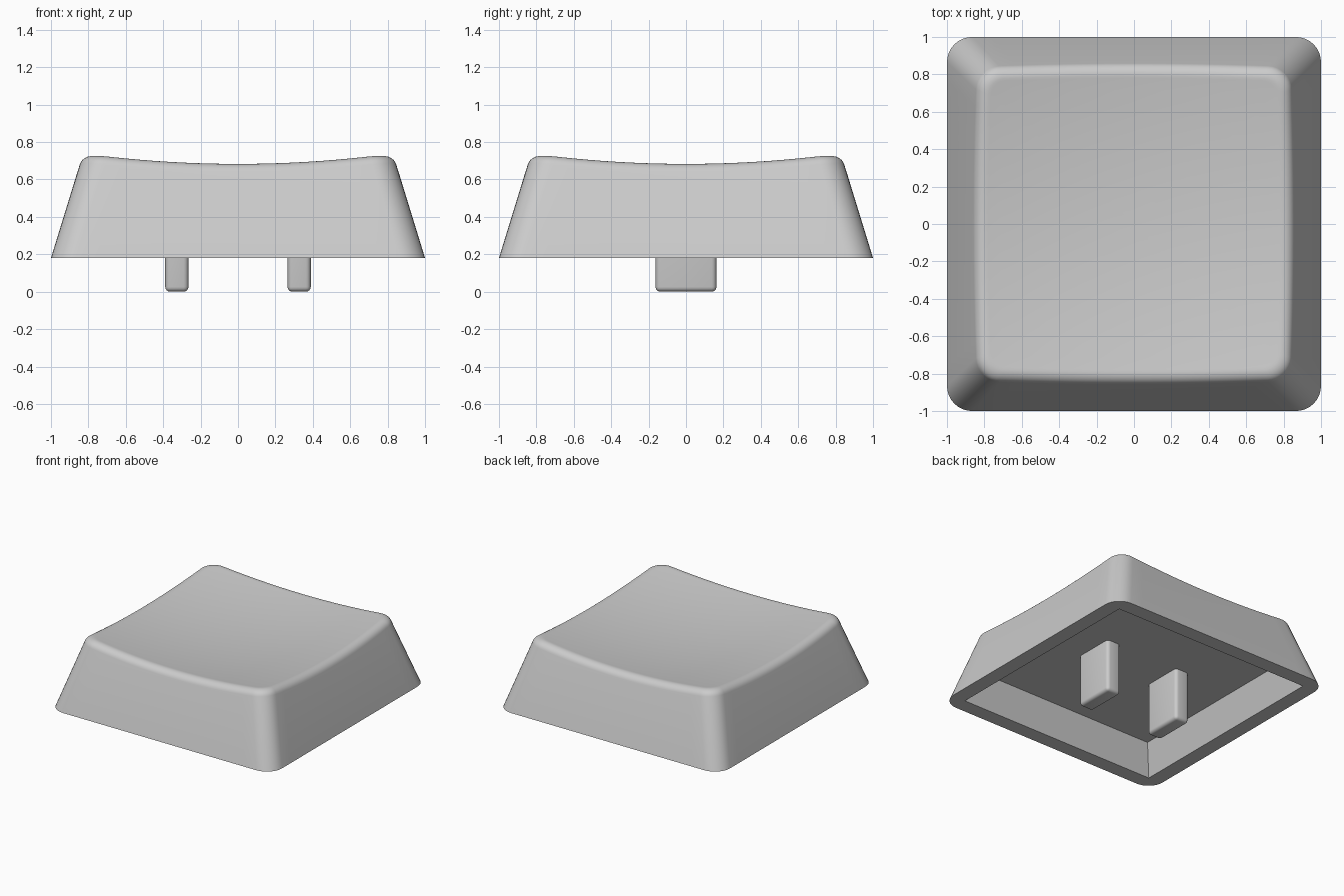
import bpy, bmesh, math
from mathutils import Vector

if "Cube" in bpy.data.objects:
    bpy.data.objects.remove(bpy.data.objects["Cube"])

BASE, SLOPE, FILLET = 0.18, 0.31, 0.075
CORNER_STEPS, SIDE_STEPS = 8, 16

grey = bpy.data.materials.new("light grey")
grey.diffuse_color = (0.6, 0.6, 0.6, 1)
grey.use_nodes = True
grey.node_tree.nodes["Principled BSDF"].inputs["Base Color"].default_value = grey.diffuse_color


def dish(x, y):
    return 0.63 + 0.085 * (x * x + y * y)


def outline(half, radius):
    """Rounded square, with evenly divided sides."""
    pts = []
    c = half - radius
    for q in range(4):
        rot = q * math.pi / 2
        local = [(c + radius * math.cos(a), c + radius * math.sin(a))
                 for a in (math.pi / 2 * i / CORNER_STEPS for i in range(CORNER_STEPS + 1))]
        local += [(c - 2 * c * i / SIDE_STEPS, half) for i in range(1, SIDE_STEPS)]
        pts += [(x * math.cos(rot) - y * math.sin(rot),
                 x * math.sin(rot) + y * math.cos(rot)) for x, y in local]
    return pts


def finish(bm, name):
    bmesh.ops.recalc_face_normals(bm, faces=bm.faces)
    mesh = bpy.data.meshes.new(name)
    bm.to_mesh(mesh)
    bm.free()
    mesh.materials.append(grey)
    obj = bpy.data.objects.new(name, mesh)
    bpy.context.collection.objects.link(obj)
    bpy.ops.object.select_all(action='DESELECT')
    obj.select_set(True)
    bpy.context.view_layer.objects.active = obj
    bpy.ops.object.shade_smooth_by_angle(angle=math.radians(30))
    return obj


# Key cap: tapered walls, rounded upper edge, dished top
bm = bmesh.new()
edge = [dish(x, y) for x, y in outline(0.83, 0.11)]
count = len(edge)
tilt = math.atan(SLOPE)
rings = [[(x, y, BASE) for x, y in outline(1.0, 0.135)]]
for step in range(9):
    phi = tilt + (math.pi / 2 + 0.1 - tilt) * step / 8
    ring = []
    for i, e in enumerate(edge):
        wall = 1 - SLOPE * (e - FILLET - BASE)
        half = wall - FILLET / math.cos(tilt) + FILLET * math.cos(phi)
        x, y = outline(half, 0.13 - (wall - half) * 0.6)[i]
        ring.append((x, y, dish(x, y) - FILLET * (1 - math.sin(phi))))
    rings.append(ring)
last = rings[-1]
for k in range(11, 0, -1):
    f = k / 12
    rings.append([(x * f, y * f, dish(x * f, y * f)) for x, y, z in last])
loops = [[bm.verts.new(p) for p in ring] for ring in rings]
for a, b in zip(loops, loops[1:]):
    for i in range(count):
        j = (i + 1) % count
        bm.faces.new((a[i], a[j], b[j], b[i]))
centre = bm.verts.new((0, 0, dish(0, 0)))
for i in range(count):
    bm.faces.new((loops[-1][i], loops[-1][(i + 1) % count], centre))

# Bottom rim and hollow underside with sharp square corners
signs = ((1, 1), (-1, 1), (-1, -1), (1, -1))
low = [bm.verts.new((0.88 * sx, 0.88 * sy, BASE)) for sx, sy in signs]
high = [bm.verts.new((0.805 * sx, 0.805 * sy, 0.42)) for sx, sy in signs]
per = count // 4
mid = CORNER_STEPS // 2
for q in range(4):
    n = (q + 1) % 4
    arc = [loops[0][(q * per + mid + k) % count] for k in range(per + 1)]
    bm.faces.new(arc + [low[n], low[q]])
    bm.faces.new((low[q], low[n], high[n], high[q]))
bm.faces.new(high)
finish(bm, "key_cap")

# Two rounded mounting legs
for side, label in ((-1, "left"), (1, "right")):
    bm = bmesh.new()
    bmesh.ops.create_cube(bm, size=1)
    for v in bm.verts:
        v.co = Vector((v.co.x * 0.124 + side * 0.327, v.co.y * 0.326, (v.co.z + 0.5) * 0.44))
    edges = [e for e in bm.edges if min(v.co.z for v in e.verts) < 0.01]
    bmesh.ops.bevel(bm, geom=edges, offset=0.026, segments=4, profile=0.5, affect='EDGES')
    finish(bm, label + "_mounting_leg")
